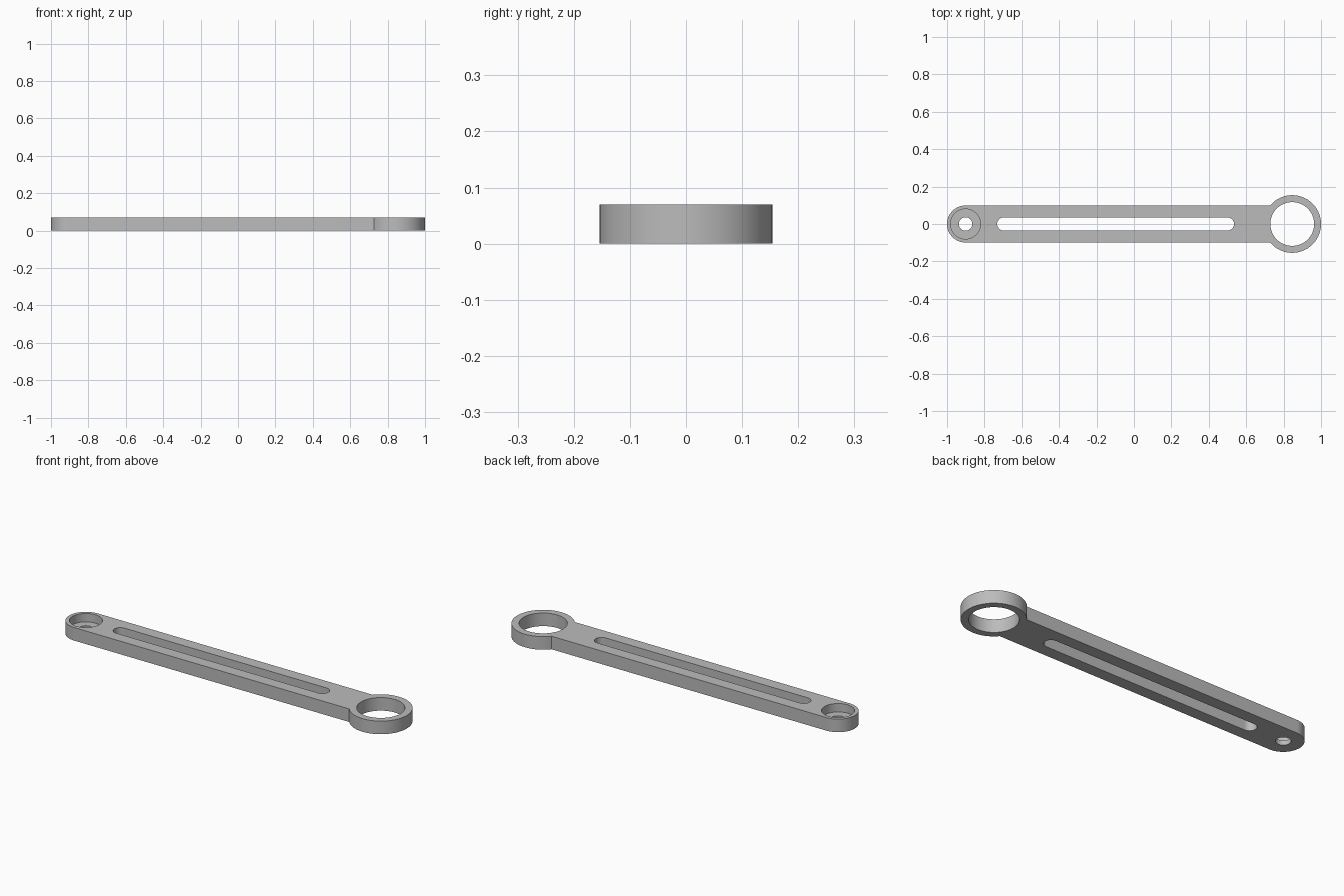
import bpy, bmesh
from math import sin, cos, pi, asin

if "Cube" in bpy.data.objects:
    bpy.data.objects.remove(bpy.data.objects["Cube"], do_unlink=True)

HEIGHT = 0.07
HALF_WIDTH = 0.099
RING_X, RING_R = 0.846, 0.154
PIVOT_X = -0.901


def arc(cx, r, start, end, n=48):
    return [(cx + r * cos(start + (end - start) * i / n),
             r * sin(start + (end - start) * i / n)) for i in range(n + 1)]


def prism(name, outline, z0, z1):
    """Extrude a flat outline between two heights."""
    bm = bmesh.new()
    base = bm.faces.new([bm.verts.new((x, y, z0)) for x, y in outline])
    top = bmesh.ops.extrude_face_region(bm, geom=[base])["geom"]
    bmesh.ops.translate(bm, vec=(0, 0, z1 - z0),
                        verts=[v for v in top if isinstance(v, bmesh.types.BMVert)])
    bmesh.ops.recalc_face_normals(bm, faces=bm.faces)
    mesh = bpy.data.meshes.new(name)
    bm.to_mesh(mesh)
    bm.free()
    obj = bpy.data.objects.new(name, mesh)
    bpy.context.collection.objects.link(obj)
    return obj


def circle(cx, r):
    return arc(cx, r, 0, 2 * pi, 96)[:-1]


# Link arm outline: large ring end joined to a round-ended bar
join = asin(HALF_WIDTH / RING_R)
outline = (arc(RING_X, RING_R, join - pi, pi - join, 80)
           + arc(PIVOT_X, HALF_WIDTH, pi / 2, 3 * pi / 2))
arm = prism("link_arm", outline, 0, HEIGHT)

# Cutters: ring bore, long slot, pivot hole and its counterbore
slot = arc(0.5, 0.035, -pi / 2, pi / 2, 24) + arc(-0.697, 0.035, pi / 2, 3 * pi / 2, 24)
cutters = [
    prism("ring_bore_cutter", circle(RING_X, 0.117), -0.1, 0.2),
    prism("slot_cutter", slot, -0.1, 0.2),
    prism("pivot_hole_cutter", circle(PIVOT_X, 0.036), -0.1, 0.2),
    prism("counterbore_cutter", circle(PIVOT_X, 0.08), 0.025, 0.2),
]
bpy.context.view_layer.objects.active = arm
arm.select_set(True)
for cutter in cutters:
    mod = arm.modifiers.new(cutter.name, "BOOLEAN")
    mod.operation = "DIFFERENCE"
    mod.solver = "EXACT"
    mod.object = cutter
    bpy.ops.object.modifier_apply(modifier=mod.name)
    bpy.data.objects.remove(cutter, do_unlink=True)

# Plain grey metal
grey = bpy.data.materials.new("plain_grey")
grey.use_nodes = True
colour = (0.5, 0.5, 0.5, 1)
grey.diffuse_color = colour
grey.node_tree.nodes["Principled BSDF"].inputs["Base Color"].default_value = colour
arm.data.materials.clear()
arm.data.materials.append(grey)

bpy.ops.object.shade_smooth_by_angle(angle=pi / 6)
